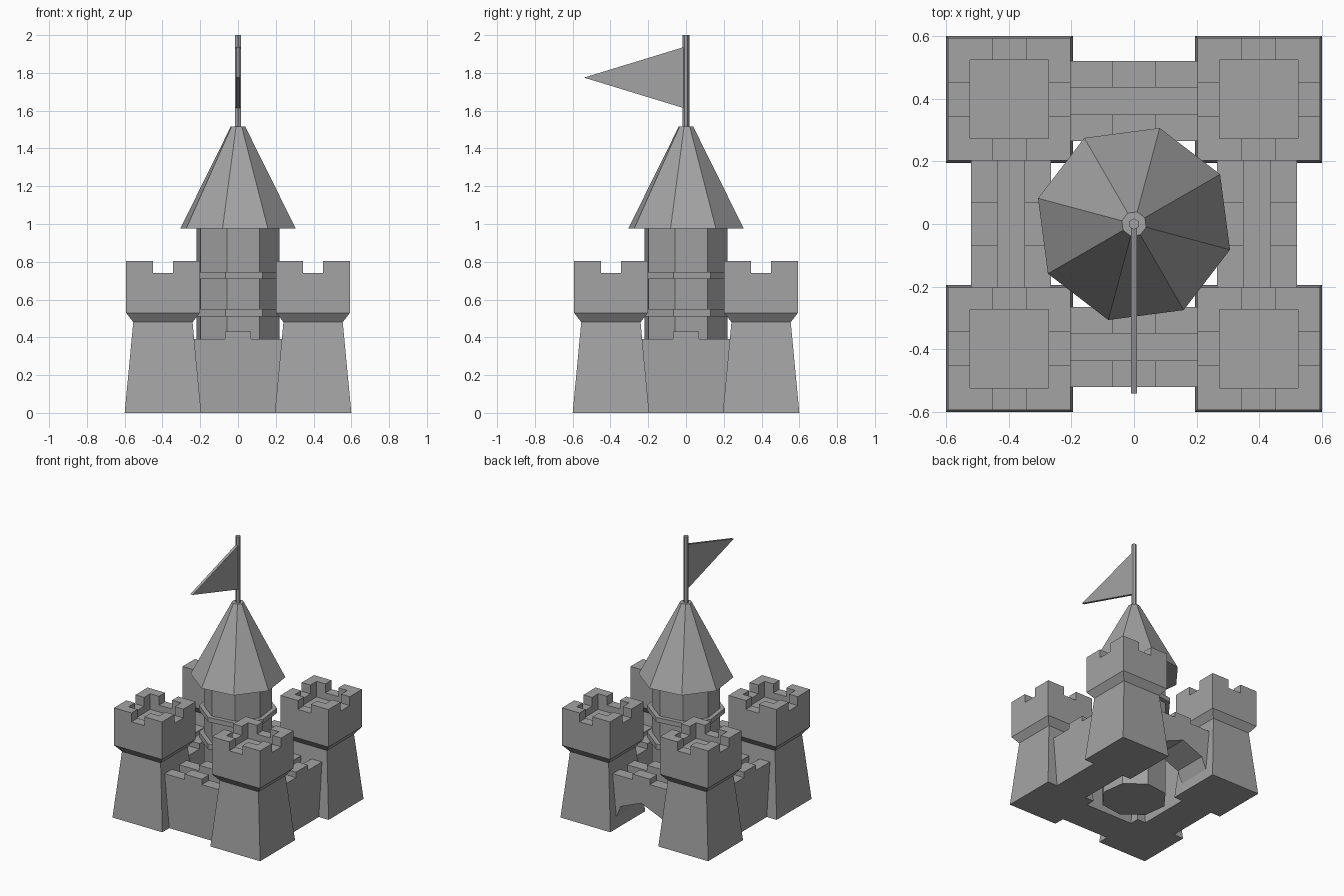
import bpy, bmesh
from math import cos, sin, pi, radians
from mathutils import Matrix

cube = bpy.data.objects.get("Cube")
if cube:
    bpy.data.objects.remove(cube)

# Single stone material
STONE = (0.37, 0.37, 0.37, 1)
stone = bpy.data.materials.new("stone_grey")
stone.use_nodes = True
stone.diffuse_color = STONE
bsdf = stone.node_tree.nodes["Principled BSDF"]
bsdf.inputs["Base Color"].default_value = STONE
bsdf.inputs["Roughness"].default_value = 0.9


def finish(bm, name):
    bmesh.ops.recalc_face_normals(bm, faces=bm.faces)
    mesh = bpy.data.meshes.new(name)
    bm.to_mesh(mesh)
    bm.free()
    mesh.materials.append(stone)
    obj = bpy.data.objects.new(name, mesh)
    bpy.context.collection.objects.link(obj)
    return obj


def loft(bm, rings):
    """Skin a stack of equal-length point rings and cap both ends."""
    loops = [[bm.verts.new(p) for p in ring] for ring in rings]
    n = len(loops[0])
    for a, b in zip(loops, loops[1:]):
        for i in range(n):
            j = (i + 1) % n
            bm.faces.new((a[i], a[j], b[j], b[i]))
    bm.faces.new(loops[0][::-1])
    bm.faces.new(loops[-1])
    return [v for loop in loops for v in loop]


def ring(sides, radius, z, phase):
    return [(radius * cos(phase + 2 * pi * i / sides),
             radius * sin(phase + 2 * pi * i / sides), z) for i in range(sides)]


def turned(name, sides, sections, phase):
    bm = bmesh.new()
    loft(bm, [ring(sides, r, z, phase) for r, z in sections])
    return finish(bm, name)


# Corner towers: tapered base, flared head, sunken floor, corner merlons
CENTRE, HEAD, INNER, NOTCH = 0.3975, 0.195, 0.125, 0.053
TOWER = [(0.2025, 0), (0.157, 0.48), (HEAD, 0.53), (HEAD, 0.74), (INNER, 0.74), (INNER, 0.69)]
MERLON = [(NOTCH, INNER), (INNER, INNER), (INNER, NOTCH),
          (HEAD, NOTCH), (HEAD, HEAD), (NOTCH, HEAD)]


def corner_tower(name, sx, sy):
    bm = bmesh.new()
    loft(bm, [ring(4, half * 2 ** 0.5, z, pi / 4) for half, z in TOWER])
    for k in range(4):
        verts = loft(bm, [[(x, y, z) for x, y in MERLON] for z in (0.74, 0.805)])
        bmesh.ops.rotate(bm, verts=verts, matrix=Matrix.Rotation(k * pi / 2, 3, 'Z'))
    bmesh.ops.translate(bm, verts=bm.verts, vec=(sx * CENTRE, sy * CENTRE, 0))
    return finish(bm, name)


for side, sx in (("left", 1), ("right", -1)):
    for end, sy in (("front", -1), ("back", 1)):
        corner_tower(f"{end}_{side}_tower", sx, sy)

# Curtain walls: walkway between two parapets, each with a middle merlon
OUT, WALK_OUT, WALK_IN, IN = 0.52, 0.435, 0.35, 0.265
PARAPET, WALK, TOP = 0.39, 0.34, 0.43
WALL = [(IN, 0), (OUT, 0), (OUT, PARAPET), (WALK_OUT, PARAPET), (WALK_OUT, WALK),
        (WALK_IN, WALK), (WALK_IN, PARAPET), (IN, PARAPET)]


def curtain_wall(name, angle, gate=False):
    bm = bmesh.new()
    loft(bm, [[(x, y, z) for y, z in WALL] for x in (-0.24, 0.24)])
    wall = finish(bm, name)
    if gate:
        # Arched gateway cut through the wall
        cutter_bm = bmesh.new()
        arch = ring(8, 0.235, 0, 0)
        loft(cutter_bm, [[(x, depth, z) for x, z, _ in arch] for depth in (0.2, 0.6)])
        cutter = finish(cutter_bm, "gate_cutter")
        cutter.hide_render = True
        mod = wall.modifiers.new("gate", 'BOOLEAN')
        mod.operation, mod.solver, mod.object = 'DIFFERENCE', 'EXACT', cutter
        bpy.context.view_layer.objects.active = wall
        bpy.ops.object.modifier_apply(modifier="gate")
        bpy.data.objects.remove(cutter)
    bm = bmesh.new()
    for y0, y1 in ((WALK_OUT, OUT), (IN, WALK_IN)):
        loft(bm, [[(-0.07, y0, z), (0.07, y0, z), (0.07, y1, z), (-0.07, y1, z)]
                  for z in (PARAPET, TOP)])
    merlons = finish(bm, name + "_merlons")
    for obj in (wall, merlons):
        obj.data.transform(Matrix.Rotation(angle, 4, 'Z'))


curtain_wall("back_wall", 0, gate=True)
curtain_wall("right_wall", pi / 2)
curtain_wall("front_wall", pi)
curtain_wall("left_wall", -pi / 2)

# Central keep with two stone bands and a pointed roof
TWIST = radians(-15)
turned("keep", 8, [(0.228, 0), (0.228, 0.98)], TWIST)
turned("lower_band", 8, [(0.26, 0.51), (0.26, 0.55)], TWIST)
turned("upper_band", 8, [(0.26, 0.71), (0.26, 0.745)], TWIST)
turned("keep_roof", 8, [(0.317, 0.975), (0.04, 1.515)], TWIST)

# Flagpole and pennant
turned("flagpole", 6, [(0.018, 1.5), (0.018, 2.0)], pi / 6)
bm = bmesh.new()
loft(bm, [[(x, 0, 1.61), (x, 0, 1.94), (x, -0.54, 1.775)] for x in (-0.01, 0.01)])
finish(bm, "pennant")
